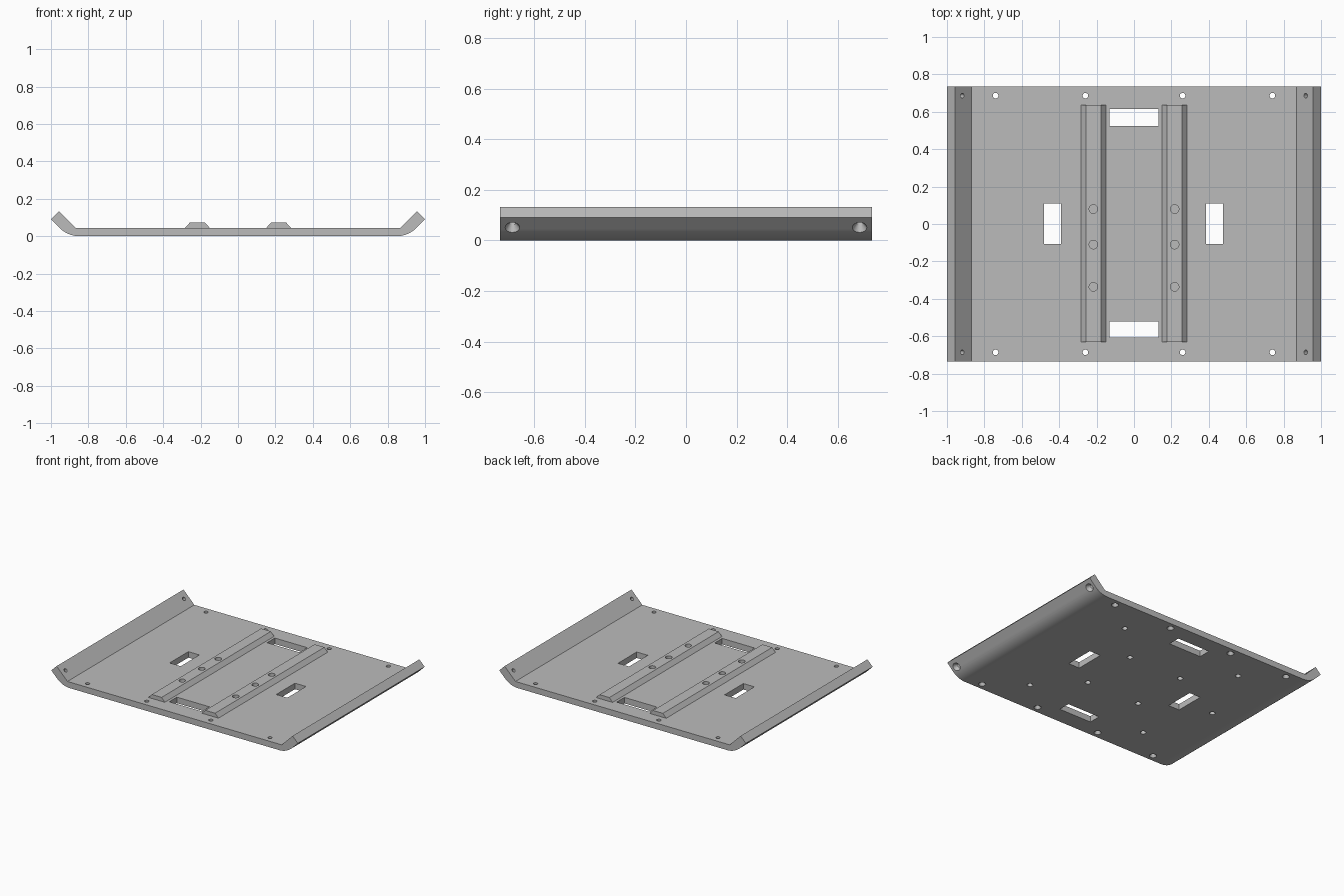
import bpy, bmesh, math
from mathutils import Matrix, Vector

if "Cube" in bpy.data.objects:
    bpy.data.objects.remove(bpy.data.objects["Cube"])

grey = bpy.data.materials.new("light_grey")
grey.diffuse_color = (0.5, 0.5, 0.5, 1)
grey.use_nodes = True
grey.node_tree.nodes["Principled BSDF"].inputs["Base Color"].default_value = grey.diffuse_color

TOP = 0.044       # top of the flat floor
DEPTH = 0.735     # half length along y


def extrude_profile(name, pts, y0, y1):
    """Closed xz profile swept along y."""
    bm = bmesh.new()
    face = bm.faces.new([bm.verts.new((x, y0, z)) for x, z in pts])
    res = bmesh.ops.extrude_face_region(bm, geom=[face])
    moved = [v for v in res["geom"] if isinstance(v, bmesh.types.BMVert)]
    bmesh.ops.translate(bm, verts=moved, vec=(0, y1 - y0, 0))
    bmesh.ops.recalc_face_normals(bm, faces=bm.faces)
    me = bpy.data.meshes.new(name)
    bm.to_mesh(me)
    bm.free()
    ob = bpy.data.objects.new(name, me)
    bpy.context.collection.objects.link(ob)
    me.materials.append(grey)
    return ob


def add_cone(bm, pos, axis, r_low, r_high, depth):
    """Round cutter centred on pos, r_high at the end that axis points to."""
    rot = Vector((0, 0, 1)).rotation_difference(Vector(axis)).to_matrix().to_4x4()
    bmesh.ops.create_cone(bm, cap_ends=True, segments=24, radius1=r_low,
                          radius2=r_high, depth=depth,
                          matrix=Matrix.Translation(pos) @ rot)


def add_box(bm, x0, x1, y0, y1):
    mat = Matrix.Translation(((x0 + x1) / 2, (y0 + y1) / 2, 0.02))
    bmesh.ops.create_cube(bm, size=1, matrix=mat @ Matrix.Diagonal((x1 - x0, y1 - y0, 0.2, 1)))


def cut(ob, bm):
    """Subtract a temporary cutter mesh and apply the result."""
    me = bpy.data.meshes.new("cutter")
    bm.to_mesh(me)
    bm.free()
    me.materials.append(grey)
    cutter = bpy.data.objects.new("cutter", me)
    bpy.context.collection.objects.link(cutter)
    cutter.hide_render = True
    mod = ob.modifiers.new("holes", 'BOOLEAN')
    mod.operation = 'DIFFERENCE'
    mod.solver = 'EXACT'
    mod.object = cutter
    bpy.context.view_layer.objects.active = ob
    bpy.ops.object.modifier_apply(modifier=mod.name)
    bpy.data.objects.remove(cutter)


def smooth(ob):
    bpy.ops.object.select_all(action='DESELECT')
    ob.select_set(True)
    bpy.context.view_layer.objects.active = ob
    bpy.ops.object.shade_smooth_by_angle(angle=math.radians(25))


# Floor plate with turned-up sides and rounded underside bends
R, bend_x = 0.15, 0.848
right = []
for i in range(13):
    a = math.radians(45) * i / 12
    right.append((bend_x + R * math.sin(a), R - R * math.cos(a)))
right += [(1.0, 0.09), (0.957, 0.133), (0.869, TOP)]
plate = extrude_profile("skid_plate", right + [(-x, z) for x, z in reversed(right)], -DEPTH, DEPTH)

# Through slots
bm = bmesh.new()
add_box(bm, -0.132, 0.132, 0.525, 0.615)
add_box(bm, -0.132, 0.132, -0.608, -0.52)
add_box(bm, -0.48, -0.39, -0.107, 0.11)
add_box(bm, 0.385, 0.475, -0.107, 0.11)
cut(plate, bm)

# Straight mounting holes through floor and sides
diag = math.sqrt(0.5)
bm = bmesh.new()
for y in (-0.686, 0.686):
    for x in (-0.74, -0.26, 0.26, 0.74):
        add_cone(bm, (x, y, 0.03), (0, 0, 1), 0.015, 0.015, 0.12)
    for s in (-1, 1):
        add_cone(bm, (s * 0.937, y, 0.075), (s * diag, 0, -diag), 0.013, 0.013, 0.14)
cut(plate, bm)

# Countersinks on the underside
bm = bmesh.new()
for y in (-0.686, 0.686):
    for x in (-0.74, -0.26, 0.26, 0.74):
        add_cone(bm, (x, y, 0.0), (0, 0, -1), 0.0145, 0.0345, 0.04)
    for s in (-1, 1):
        add_cone(bm, (s * 0.957, y, 0.055), (s * diag, 0, -diag), 0.0125, 0.0375, 0.04)
cut(plate, bm)

# Blind holes in the underside
bm = bmesh.new()
blind = [(sx * d, sy * d) for d in (0.217, 0.49) for sx in (-1, 1) for sy in (-1, 1)]
for x, y in blind + [(-0.678, 0.0)]:
    add_cone(bm, (x, y, 0.0), (0, 0, 1), 0.019, 0.019, 0.05)
cut(plate, bm)
smooth(plate)

# Raised bevelled rails with three screw pockets each
for side, s in (("left", -1), ("right", 1)):
    profile = [(s * x, z) for x, z in
               ((0.151, TOP), (0.177, 0.073), (0.257, 0.073), (0.284, TOP))]
    rail = extrude_profile(side + "_rail", profile, -0.632, 0.635)
    bm = bmesh.new()
    for y in (0.08, -0.11, -0.336):
        add_cone(bm, (s * 0.217, y, 0.07), (0, 0, 1), 0.023, 0.023, 0.1)
    cut(rail, bm)
    smooth(rail)
